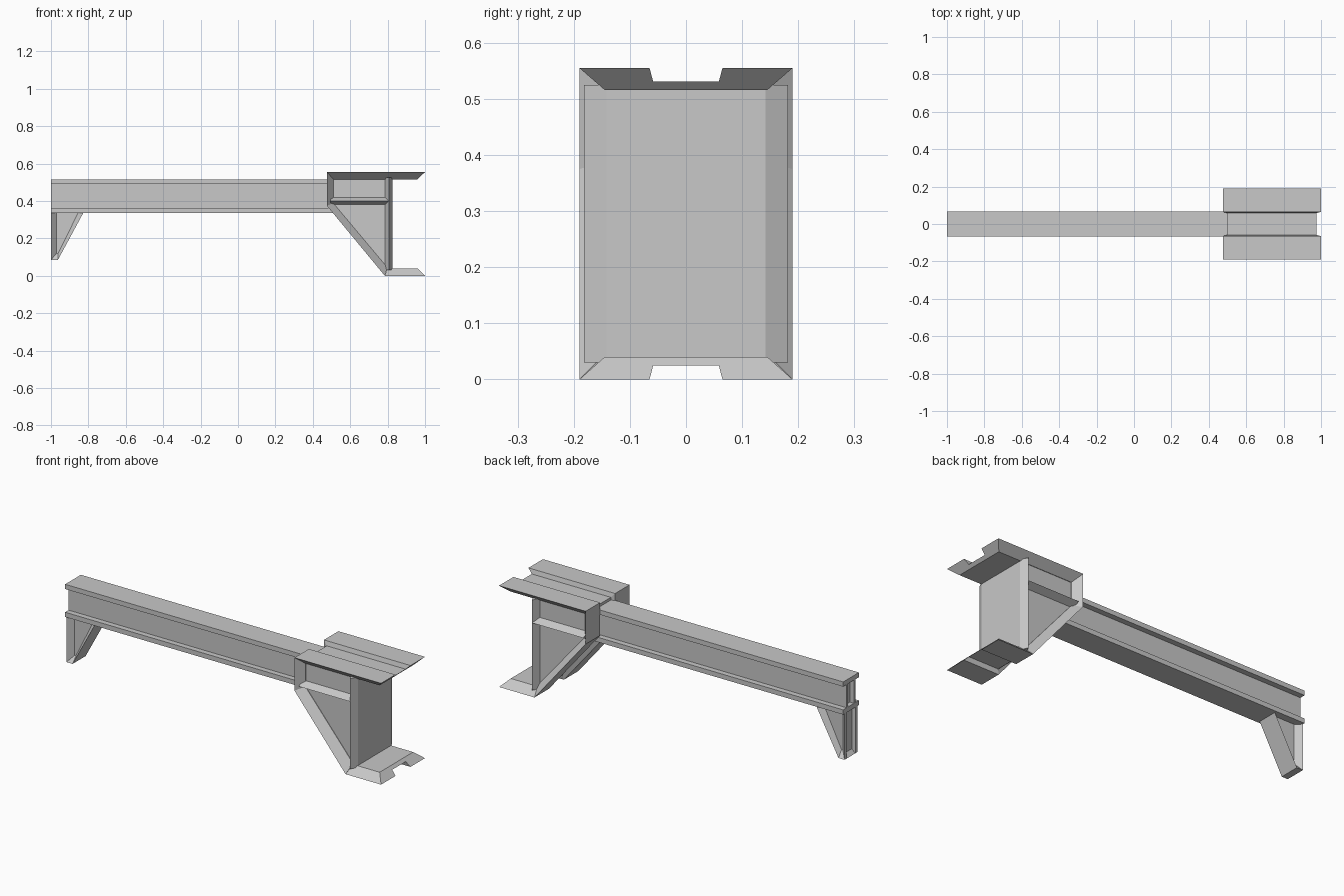
import bpy, bmesh
from mathutils import Vector

if "Cube" in bpy.data.objects:
    bpy.data.objects.remove(bpy.data.objects["Cube"])

steel = bpy.data.materials.new("light_grey_steel")
steel.diffuse_color = (0.58, 0.58, 0.58, 1)
steel.use_nodes = True
steel.node_tree.nodes["Principled BSDF"].inputs["Base Color"].default_value = steel.diffuse_color


def loft(name, ring_a, ring_b):
    """Solid between two matching rings of points."""
    bm = bmesh.new()
    a = [bm.verts.new(p) for p in ring_a]
    b = [bm.verts.new(p) for p in ring_b]
    n = len(a)
    bm.faces.new(a)
    bm.faces.new(b[::-1])
    for i in range(n):
        bm.faces.new((a[i], b[i], b[(i + 1) % n], a[(i + 1) % n]))
    bmesh.ops.recalc_face_normals(bm, faces=bm.faces)
    mesh = bpy.data.meshes.new(name)
    bm.to_mesh(mesh)
    bm.free()
    mesh.materials.append(steel)
    obj = bpy.data.objects.new(name, mesh)
    bpy.context.collection.objects.link(obj)
    return obj


def prism(name, outline, half_y):
    """Side outline (x, z) extruded across y."""
    return loft(name, [(x, -half_y, z) for x, z in outline],
                [(x, half_y, z) for x, z in outline])


def bar(name, outer, inner, w_out, w_in, groove=0, depth=0.62):
    """Mitred flange: wide outer face, narrower inner face, optional groove."""
    sec = [(-w_out, 0)]
    if groove:
        sec += [(-groove, 0), (-groove * 0.9, depth), (groove * 0.9, depth), (groove, 0)]
    sec += [(w_out, 0), (w_in, 1), (-w_in, 1)]
    rings = []
    for o, i in zip(outer, inner):
        ring = []
        for y, t in sec:
            p = Vector(o).lerp(Vector(i), t)
            ring.append((p.x, y, p.y))
        rings.append(ring)
    return loft(name, *rings)


def ridge_plate(name, a, b, offset, ridge=0.182, base=0.142):
    """Plate from a to b (x, z) whose two side edges come to a ridge."""
    sec = [(-ridge, 0), (-base, 1), (base, 1), (ridge, 0), (base, -1), (-base, -1)]
    return loft(name, *[[(p[0] + offset[0] * k, y, p[1] + offset[1] * k)
                         for y, k in sec] for p in (a, b)])


# Long beam: two flanges and a web with a recessed end
for name, z0, z1 in (("beam_top_flange", 0.49, 0.516), ("beam_bottom_flange", 0.337, 0.363)):
    prism(name, [(-1, z0), (0.52, z0), (0.52, z1), (-1, z1)], 0.068)
web = [(-1, -0.038), (0.52, -0.038), (0.52, 0.038), (-1, 0.038),
       (-1, 0.026), (-0.975, 0.026), (-0.975, -0.026), (-1, -0.026)]
loft("beam_web", [(x, y, 0.355) for x, y in web], [(x, y, 0.498) for x, y in web])

# Small triangular leg under the far end of the beam
TOP = 0.34
prism("leg_web", [(-0.97, TOP), (-0.97, 0.12), (-0.962, 0.12), (-0.853, TOP)], 0.028)
bar("leg_upright", [(-1, 0.085), (-1, TOP)], [(-0.97, 0.12), (-0.97, TOP)],
    0.056, 0.028, 0.037)
bar("leg_foot", [(-1, 0.085), (-0.963, 0.085)], [(-0.97, 0.12), (-0.962, 0.12)], 0.056, 0.028)
bar("leg_brace", [(-0.963, 0.085), (-0.825, TOP)], [(-0.962, 0.12), (-0.853, TOP)],
    0.056, 0.028)

# Bracket body with mitred, grooved flanges around it
prism("bracket_body", [(0.51, 0.516), (0.825, 0.516), (0.825, 0.04),
                       (0.798, 0.045), (0.51, 0.388)], 0.142)
flanges = {
    "bracket_top_flange": ([(0.475, 0.555), (1, 0.555)], [(0.51, 0.516), (0.96, 0.516)]),
    "bracket_end_flange": ([(0.475, 0.375), (0.475, 0.555)], [(0.51, 0.388), (0.51, 0.516)]),
    "bracket_brace": ([(0.475, 0.375), (0.785, 0)], [(0.51, 0.388), (0.798, 0.045)]),
    "bracket_bottom_flange": ([(0.785, 0), (1, 0)], [(0.798, 0.04), (0.96, 0.04)]),
}
for name, (outer, inner) in flanges.items():
    bar(name, outer, inner, 0.19, 0.145, 0.065)

# Upright mounting plate and the shelf rib across the bracket sides
ridge_plate("mounting_plate", (0.806, 0.03), (0.806, 0.525), (0.02, 0))
ridge_plate("shelf_rib", (0.495, 0.4), (0.806, 0.4), (0, 0.02))
